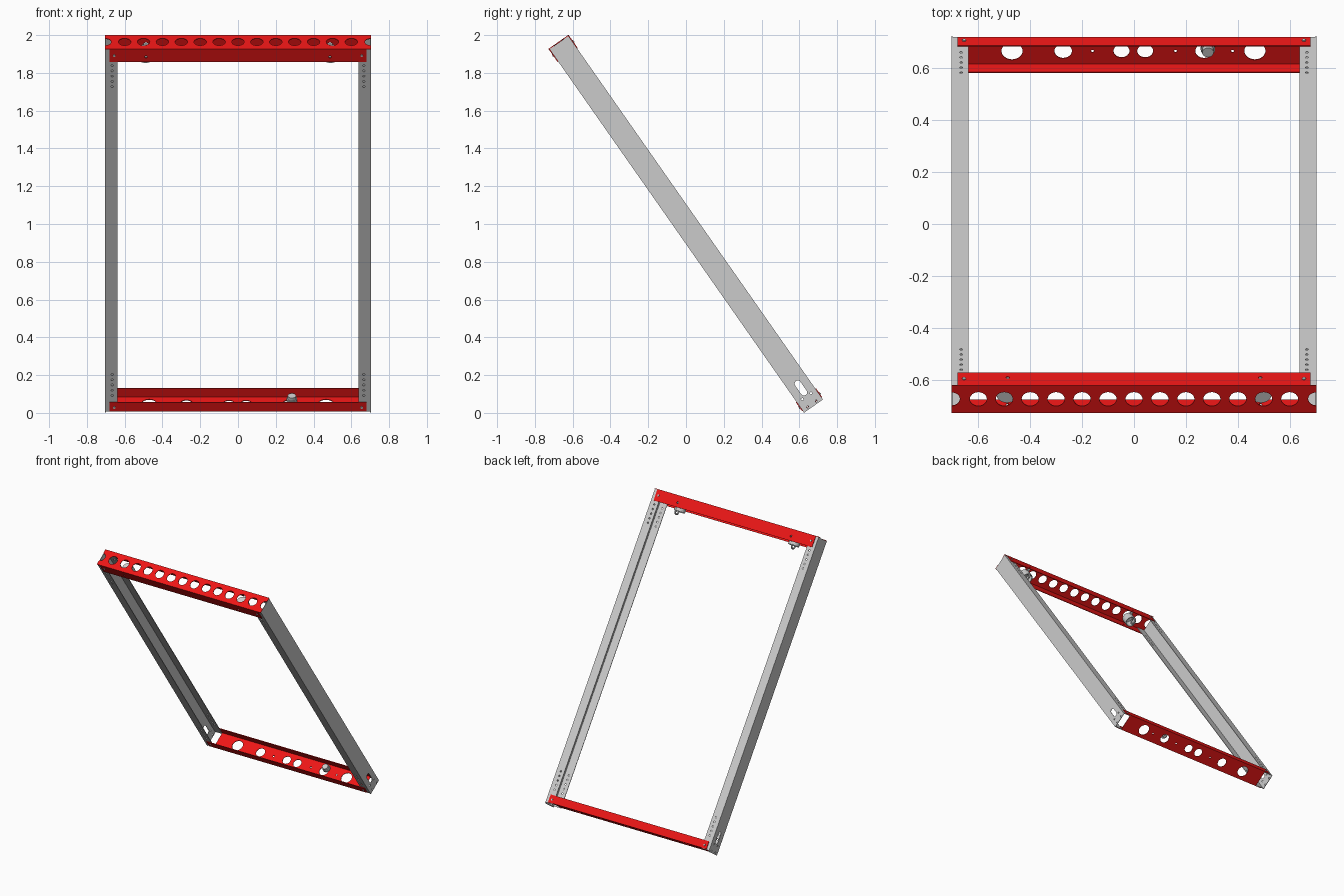
import bpy, bmesh, math
from mathutils import Matrix, Vector

if "Cube" in bpy.data.objects:
    bpy.data.objects.remove(bpy.data.objects["Cube"])

TILT = Matrix.Translation((0, 0, 1)) @ Matrix.Rotation(math.radians(35), 4, 'X')
T = 0.004                      # sheet thickness
HALF = 1.177                   # half length of the frame
RED = bpy.data.materials.new("red_paint")
RED.diffuse_color = (0.85, 0.008, 0.008, 1)
RED.use_nodes = True
RED.node_tree.nodes["Principled BSDF"].inputs["Base Color"].default_value = RED.diffuse_color


def rect(x0, x1, y0, y1):
    return [(x0, y0), (x1, y0), (x1, y1), (x0, y1)]


def arc(cx, cy, r, a0=0, a1=360, n=24):
    full = a1 - a0 == 360
    return [(cx + r * math.cos(math.radians(a0 + (a1 - a0) * i / n)),
             cy + r * math.sin(math.radians(a0 + (a1 - a0) * i / n)))
            for i in range(n if full else n + 1)]


def slot(cx, cy, r, h):
    return arc(cx, cy + h, r, 0, 180, 12) + arc(cx, cy - h, r, 180, 360 - 1e-6, 12)


def plate(name, outline, holes, origin, u, v, mat=None):
    """Sheet with holes, drawn in the u-v plane of the tilted frame."""
    cu = bpy.data.curves.new(name, 'CURVE')
    cu.dimensions, cu.fill_mode, cu.extrude = '2D', 'BOTH', T / 2
    for loop in [outline] + holes:
        sp = cu.splines.new('POLY')
        sp.points.add(len(loop) - 1)
        for p, (a, b) in zip(sp.points, loop):
            p.co = (a, b, 0, 1)
        sp.use_cyclic_u = True
    tmp = bpy.data.objects.new(name + "_tmp", cu)
    bpy.context.collection.objects.link(tmp)
    dg = bpy.context.evaluated_depsgraph_get()
    me = bpy.data.meshes.new_from_object(tmp.evaluated_get(dg))
    bpy.data.objects.remove(tmp)
    u, v = Vector(u), Vector(v)
    m = Matrix((u, v, u.cross(v))).transposed().to_4x4()
    m.translation = Vector(origin)
    bm = bmesh.new()
    bm.from_mesh(me)
    bmesh.ops.remove_doubles(bm, verts=bm.verts, dist=1e-5)
    bmesh.ops.recalc_face_normals(bm, faces=bm.faces)
    for f in bm.faces:
        f.smooth = False
    bm.to_mesh(me)
    bm.free()
    me.materials.clear()
    if mat:
        me.materials.append(mat)
    ob = bpy.data.objects.new(name, me)
    ob.matrix_world = TILT @ m
    bpy.context.collection.objects.link(ob)
    return ob


def tube(name, loc, r_out, r_in, h, rot=(0, 0, 0)):
    """Cup: open at the bottom, closed at the top."""
    prof = [(0, h / 2), (r_out, h / 2), (r_out, -h / 2), (r_in, -h / 2),
            (r_in, h / 2 - 0.006), (0, h / 2 - 0.006)]
    bm = bmesh.new()
    vs = [bm.verts.new((r, 0, z)) for r, z in prof]
    es = [bm.edges.new(p) for p in zip(vs, vs[1:])]
    bmesh.ops.spin(bm, geom=vs + es, cent=(0, 0, 0), axis=(0, 0, 1),
                   angle=2 * math.pi, steps=24)
    bmesh.ops.remove_doubles(bm, verts=bm.verts, dist=1e-5)
    bmesh.ops.recalc_face_normals(bm, faces=bm.faces)
    me = bpy.data.meshes.new(name)
    bm.to_mesh(me)
    bm.free()
    ob = bpy.data.objects.new(name, me)
    e = [Matrix.Rotation(a, 4, ax) for a, ax in zip(rot, 'XYZ')]
    ob.matrix_world = TILT @ Matrix.Translation(loc) @ e[2] @ e[1] @ e[0]
    bpy.context.collection.objects.link(ob)
    return ob


X, Y, Z = (1, 0, 0), (0, 1, 0), (0, 0, 1)

# side rails: channels opening inward, with rows of holes at both ends
for s, side in ((-1, "left"), (1, "right")):
    bolt = [arc(y, z, 0.006, n=12) for y in (-0.028, 0.028) for z in (-1.113, -1.163)]
    plate(f"{side}_rail_web", rect(-0.061, 0.061, -HALF, HALF - T),
          bolt + [slot(0, -1.06, 0.017, 0.028)], (s * 0.701, 0, 0), Y, Z)
    row = [arc(s * 0.666, e * (0.93 + 0.034 * i), 0.006, n=12)
           for e in (-1, 1) for i in range(5)]
    a, b = sorted((s * 0.637, s * 0.703))
    for y, face in ((-0.059, "front"), (0.059, "back")):
        plate(f"{side}_rail_{face}_flange", rect(a, b, -HALF + 0.008, HALF - T),
              row, (0, y, 0), X, Z)
    # return lip bolts holding the cross members
    for z in (1.134, -1.14):
        for y in (-0.066, 0.066):
            tube(f"{side}_rivet", (s * 0.655, y, z), 0.007, 0.003, 0.006,
                 (math.pi / 2 if y < 0 else -math.pi / 2, 0, 0))

# upper cross member: channel opening down the slope, perforated end web
ends = (rect(-0.703, 0.703, -0.065, 0.065)[:2] + arc(0.703, 0, 0.032, 270, 90, 12)
        + rect(-0.703, 0.703, -0.065, 0.065)[2:] + arc(-0.703, 0, 0.032, 90, -90, 12))
plate("upper_member_web", ends,
      [arc(0.1 * i, 0, 0.033) for i in range(-6, 7)],
      (0, 0, HALF - T / 2), X, Y, RED)
for y, face in ((-0.063, "front"), (0.063, "back")):
    plate(f"upper_member_{face}_flange", rect(-0.68, 0.68, 1.092, HALF - T),
          [arc(x, 1.125, 0.007, n=12) for x in (-0.487, 0.487)], (0, y, 0), X, Z, RED)

# lower cross member: channel opening up the slope
big = [(-0.47, 0.041), (-0.273, 0.034), (-0.048, 0.031), (0.043, 0.031),
       (0.27, 0.034), (0.466, 0.041)]
plate("lower_member_web", rect(-0.637, 0.637, -0.065, 0.065),
      [arc(x, 0, r) for x, r in big]
      + [arc(x, 0, 0.006, n=12) for x in (-0.16, 0.16, 0.38)],
      (0, 0, -1.163), X, Y, RED)
for y, face in ((-0.063, "front"), (0.063, "back")):
    plate(f"lower_member_{face}_flange", rect(-0.68, 0.68, -1.165, -1.107),
          [], (0, y, 0), X, Z, RED)

# hanging cups with a mounting arm inside the upper member
for s, side in ((-1, "left"), (1, "right")):
    tube(f"{side}_cup", (s * 0.49, -0.005, 1.105), 0.04, 0.034, 0.065)
    plate(f"{side}_cup_arm", rect(-0.012, 0.012, 0.03, 0.06), [],
          (s * 0.487, 0, 1.125), X, Y)
    bpy.ops.mesh.primitive_torus_add(major_radius=0.022, minor_radius=0.006,
                                     major_segments=20, minor_segments=8)
    ring = bpy.context.object
    ring.name = f"{side}_cup_ring"
    ring.matrix_world = (TILT @ Matrix.Translation((s * 0.5, 0.01, 1.07))
                         @ Matrix.Rotation(math.pi / 2, 4, 'Y'))

# small cable plug in the lower member
tube("cable_plug", (0.285, 0.02, -1.143), 0.022, 0.014, 0.04)
tube("cable_plug_collar", (0.285, 0.02, -1.15), 0.028, 0.02, 0.014)

# smooth the round parts only
bpy.ops.object.select_all(action='DESELECT')
for ob in bpy.data.objects:
    if any(k in ob.name for k in ("cup", "plug")) and "arm" not in ob.name:
        ob.select_set(True)
        bpy.context.view_layer.objects.active = ob
bpy.ops.object.shade_smooth_by_angle()
